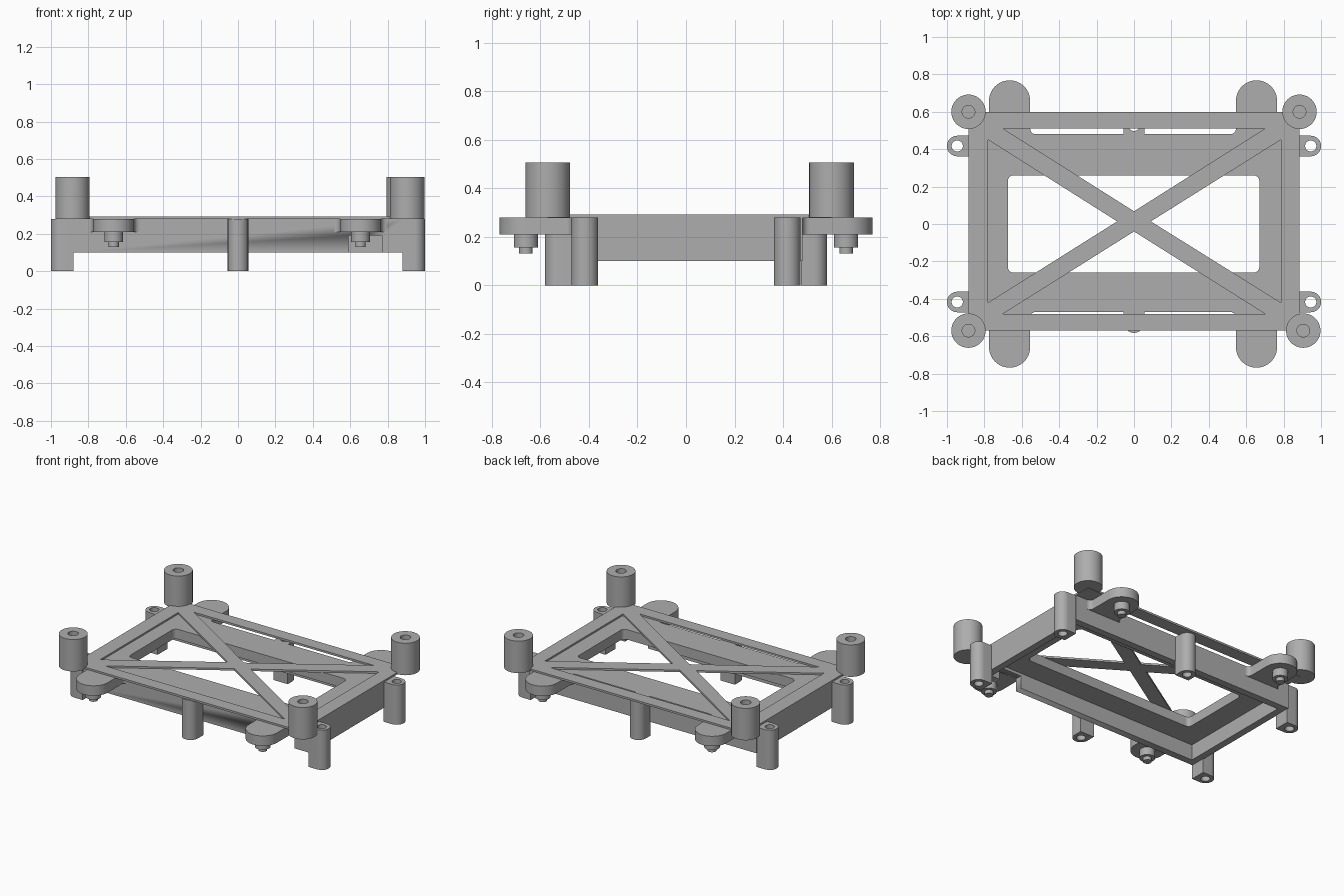
import bpy, bmesh
from math import sin, cos, radians, pi

cube = bpy.data.objects.get("Cube")
if cube:
    bpy.data.objects.remove(cube, do_unlink=True)

grey = bpy.data.materials.new("plain grey")
grey.use_nodes = True
colour = (0.42, 0.42, 0.42, 1)
grey.diffuse_color = colour
grey.node_tree.nodes["Principled BSDF"].inputs["Base Color"].default_value = colour


def arc(cx, cy, r, a0, a1, n=14):
    angles = [radians(a0 + (a1 - a0) * i / n) for i in range(n + 1)]
    return [(cx + r * cos(a), cy + r * sin(a)) for a in angles]


def circle(cx, cy, r, n=32):
    return arc(cx, cy, r, 0, 360 - 360 / n, n - 1)


def rect(x0, x1, y0, y1):
    return [(x0, y0), (x1, y0), (x1, y1), (x0, y1)]


def round_rect(x0, x1, y0, y1, r):
    return (arc(x0 + r, y0 + r, r, 180, 270, 6) + arc(x1 - r, y0 + r, r, 270, 360, 6)
            + arc(x1 - r, y1 - r, r, 0, 90, 6) + arc(x0 + r, y1 - r, r, 90, 180, 6))


def finish(name, mesh):
    bm = bmesh.new()
    bm.from_mesh(mesh)
    bmesh.ops.remove_doubles(bm, verts=bm.verts, dist=0.0001)
    bmesh.ops.recalc_face_normals(bm, faces=bm.faces)
    bm.to_mesh(mesh)
    bm.free()
    mesh.materials.clear()
    mesh.materials.append(grey)
    ob = bpy.data.objects.new(name, mesh)
    bpy.context.collection.objects.link(ob)
    bpy.ops.object.select_all(action="DESELECT")
    ob.select_set(True)
    bpy.context.view_layer.objects.active = ob
    bpy.ops.object.shade_smooth_by_angle(angle=radians(35))
    return ob


def plate(name, loops, z0, z1):
    """Extrude an outline, with any further loops as holes, from z0 to z1."""
    curve = bpy.data.curves.new(name, "CURVE")
    curve.dimensions = "2D"
    curve.fill_mode = "BOTH"
    curve.extrude = (z1 - z0) / 2
    for loop in loops:
        spline = curve.splines.new("POLY")
        spline.points.add(len(loop) - 1)
        for p, (x, y) in zip(spline.points, loop):
            p.co = (x, y, 0, 1)
        spline.use_cyclic_u = True
    temp = bpy.data.objects.new(name + " outline", curve)
    bpy.context.collection.objects.link(temp)
    bpy.context.view_layer.update()
    graph = bpy.context.evaluated_depsgraph_get()
    mesh = bpy.data.meshes.new_from_object(temp.evaluated_get(graph))
    bpy.data.objects.remove(temp, do_unlink=True)
    for v in mesh.vertices:
        v.co.z += (z0 + z1) / 2
    return finish(name, mesh)


def lathe(name, x, y, profile):
    bm = bmesh.new()
    verts = [bm.verts.new((x + r, y, z)) for r, z in profile]
    edges = [bm.edges.new(pair) for pair in zip(verts, verts[1:])]
    bmesh.ops.spin(bm, geom=verts + edges, cent=(x, y, 0), axis=(0, 0, 1),
                   angle=2 * pi, steps=40, use_merge=True)
    mesh = bpy.data.meshes.new(name)
    bm.to_mesh(mesh)
    bm.free()
    return finish(name, mesh)


# Lower tray: walls with a cable notch in the front, and an inner shelf
walls = plate("tray_walls", [rect(-0.885, 0.885, -0.47, 0.48),
                             rect(-0.835, 0.835, -0.42, 0.43)], 0.10, 0.28)
cutter = plate("notch_cutter", [rect(0.59, 0.77, -0.6, -0.35)], 0.0, 0.19)
cutter.hide_render = True
notch = walls.modifiers.new("notch", "BOOLEAN")
notch.operation = "DIFFERENCE"
notch.object = cutter
bpy.context.view_layer.objects.active = walls
bpy.ops.object.modifier_apply(modifier=notch.name)
bpy.data.objects.remove(cutter, do_unlink=True)
plate("tray_shelf", [rect(-0.84, 0.84, -0.425, 0.435),
                     round_rect(-0.675, 0.67, -0.26, 0.26, 0.03)], 0.21, 0.28)

# Rounded mounting tabs, each with a stepped pin below
for end, s, edge in (("front", -1, 0.47), ("back", 1, 0.48)):
    for side, x in (("right", -0.665), ("left", 0.655)):
        tab = ([(x - 0.14, edge - 0.02)] + arc(x - 0.14, edge + 0.03, 0.03, -90, 0, 6)
               + arc(x, 0.658, 0.11, 180, 0, 28)
               + arc(x + 0.14, edge + 0.03, 0.03, 180, 270, 6) + [(x + 0.14, edge - 0.02)])
        plate(f"{end}_{side}_tab", [[(px, s * py) for px, py in tab]], 0.21, 0.28)
        lathe(f"{end}_{side}_pin", x, s * 0.66,
              [(0, 0.215), (0.05, 0.215), (0.05, 0.155), (0.028, 0.155), (0.028, 0.13), (0, 0.13)])

# Drilled legs: a pair on each short side and one on each long side
for side, s in (("right", -1), ("left", 1)):
    for end, y in (("front", -0.417), ("back", 0.417)):
        leg = [(0.88, y - 0.055)] + arc(0.945, y, 0.055, -90, 90, 20) + [(0.88, y + 0.055)]
        plate(f"{end}_{side}_leg", [[(s * px, py) for px, py in leg],
                                    circle(s * 0.945, y, 0.03)], 0, 0.28)
for end, s, edge in (("front", -1, 0.47), ("back", 1, 0.48)):
    leg = [(0.055, edge - 0.005)] + arc(0, 0.527, 0.055, 0, 180, 20) + [(-0.055, edge - 0.005)]
    plate(f"{end}_middle_leg", [[(px, s * py) for px, py in leg],
                                circle(0, s * 0.527, 0.03)], 0, 0.28)

# Thin cross-braced top plate with four triangular windows
plate("cross_brace_plate", [
    rect(-0.885, 0.885, -0.57, 0.60),
    [(-0.70, 0.51), (0.70, 0.51), (0, 0.068)],
    [(-0.70, -0.48), (0.70, -0.48), (0, -0.04)],
    [(-0.78, 0.45), (-0.78, -0.42), (-0.09, 0.014)],
    [(0.785, 0.45), (0.785, -0.42), (0.09, 0.014)],
], 0.278, 0.292)

# Tall corner posts with blind screw holes
for name, x, y in (("front_right_post", -0.885, -0.57), ("front_left_post", 0.905, -0.57),
                   ("back_right_post", -0.885, 0.60), ("back_left_post", 0.885, 0.60)):
    lathe(name, x, y, [(0, 0.28), (0.092, 0.28), (0.092, 0.505), (0.034, 0.505),
                       (0.034, 0.33), (0, 0.33)])
